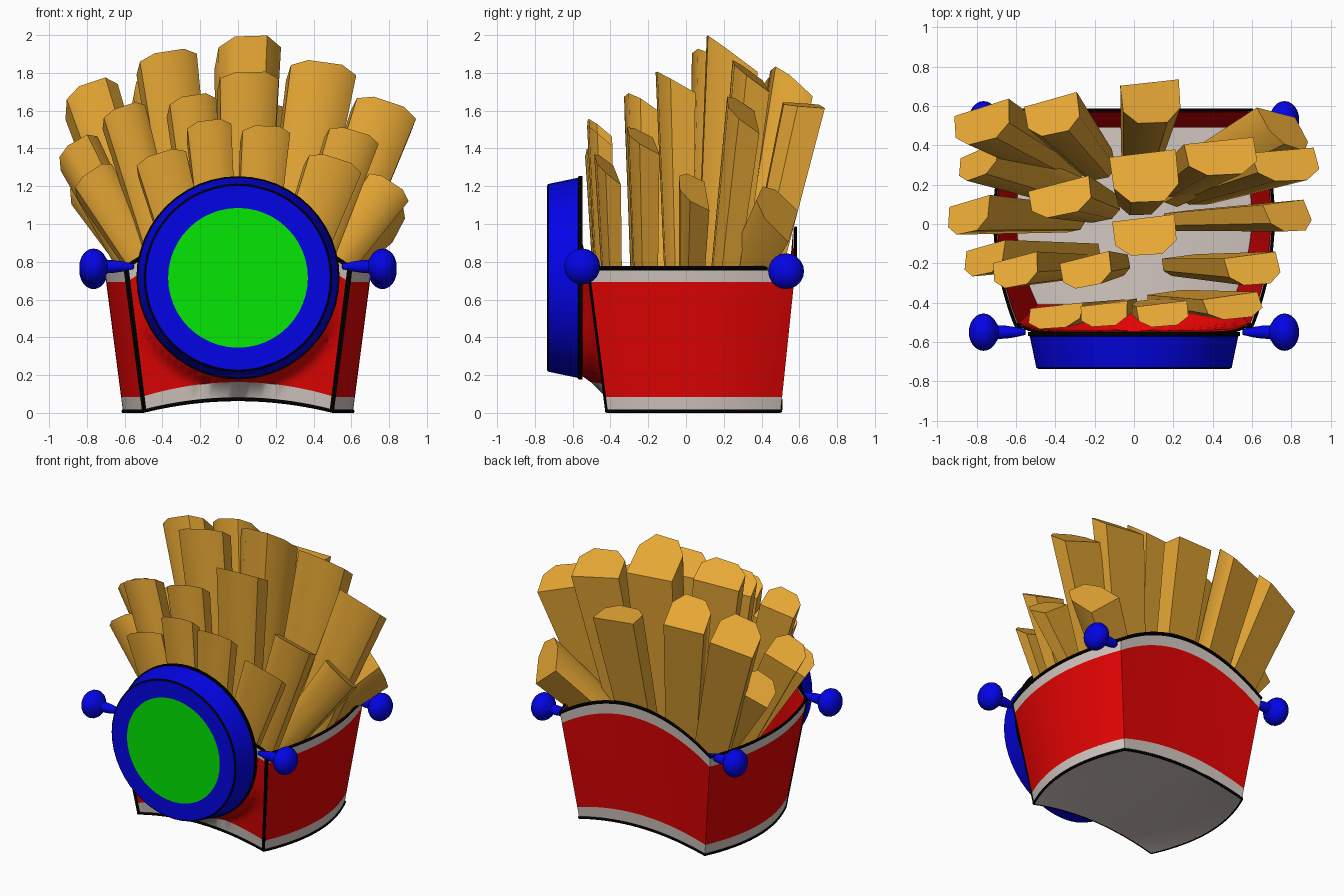
import bpy, bmesh, math
from mathutils import Vector, Matrix

if "Cube" in bpy.data.objects:
    bpy.data.objects.remove(bpy.data.objects["Cube"])


def material(name, rgb):
    m = bpy.data.materials.new(name)
    m.diffuse_color = (*rgb, 1)
    m.use_nodes = True
    m.node_tree.nodes["Principled BSDF"].inputs["Base Color"].default_value = m.diffuse_color
    return m


RED = material("red card", (0.78, 0.001, 0.001))
CREAM = material("off white trim", (0.66, 0.58, 0.54))
BLACK = material("black outline", (0, 0, 0))
BLUE = material("blue plastic", (0.001, 0.001, 0.8))
GREEN = material("green centre", (0.001, 0.8, 0.001))
GOLD = material("golden potato", (0.8, 0.39, 0.035))


def finish(name, bm, mats, angle=None):
    me = bpy.data.meshes.new(name)
    bm.to_mesh(me)
    bm.free()
    for m in mats:
        me.materials.append(m)
    ob = bpy.data.objects.new(name, me)
    bpy.context.collection.objects.link(ob)
    if angle:
        bpy.ops.object.select_all(action='DESELECT')
        ob.select_set(True)
        bpy.context.view_layer.objects.active = ob
        bpy.ops.object.shade_smooth_by_angle(angle=math.radians(angle))
    return ob


def lerp(a, b, t):
    return a + (b - a) * t


BZ = 0.715  # height of the button centre


def box_point(u, v, t, inset=0.0):
    """Carton surface: u across, v front to back, t bottom to top."""
    x = u * (lerp(0.5, 0.6, t) + 0.108 * (1 - v * v) - inset)
    y = lerp(lerp(-0.42, -0.52, t) + inset, lerp(0.5, 0.58, t) - inset, (v + 1) / 2)
    z = 0.77 * t + lerp(0.062, 0.21, t) * (1 - u * u)
    if v < -0.999:  # front panel swells out to meet the button
        w = max(0, min(1, (0.6 - math.hypot(x, z - BZ)) / 0.085))
        w = w * w * (3 - 2 * w) * (1 - u ** 8)
        y = lerp(y, -0.555 + inset, w)
    return Vector((x, y, z))


def grid_faces(bm, rows, mat_rule, flip=False):
    vs = [[bm.verts.new(p) for p in r] for r in rows]
    for i in range(len(vs) - 1):
        for j in range(len(vs[0]) - 1):
            q = [vs[i][j], vs[i][j + 1], vs[i + 1][j + 1], vs[i + 1][j]]
            f = bm.faces.new(q[::-1] if flip else q)
            f.material_index = mat_rule(i, j)


# Carton walls with trim bands and dark edges
N = 32
mid = [-1 + 2 * i / N for i in range(1, N)]
plain = [-1] + mid + [1]
front = [-1, -0.968] + mid[1:-1] + [0.968, 1]
side = [-1, -0.985] + mid + [1]
levels = [0, 0.022, 0.11] + [lerp(0.11, 0.9, k / 20) for k in range(1, 21)] + [0.98, 1]


def walls(bm, inset, liner):
    ts = levels[1:] if liner else levels
    last = len(ts) - 2

    def rule(black_cols):
        def pick(i, j):
            if liner:
                return 0
            if j in black_cols or i in (0, last):
                return 2
            return 1 if i in (1, last - 1) else 0
        return pick

    nf, ns = len(front) - 2, len(side) - 2
    for line, cols, place in (
            (front, (0, nf), lambda s, t: box_point(s, -1, t, inset)),
            (side, (0,), lambda s, t: box_point(1, s, t, inset)),
            (plain, (), lambda s, t: box_point(-s, 1, t, inset)),
            (side[::-1], (ns,), lambda s, t: box_point(-1, s, t, inset))):
        grid_faces(bm, [[place(s, t) for s in line] for t in ts], rule(cols), liner)
    bmesh.ops.remove_doubles(bm, verts=bm.verts, dist=1e-4)


for name, inset, liner in (("carton", 0, False), ("carton_liner", 0.012, True)):
    bm = bmesh.new()
    walls(bm, inset, liner)
    finish(name, bm, [RED, CREAM, BLACK], 35)


def cord(name, pts, radius, cyclic):
    """Thin dark piping along a path."""
    cu = bpy.data.curves.new(name, 'CURVE')
    cu.dimensions = '3D'
    cu.bevel_depth = radius
    cu.bevel_resolution = 1
    cu.materials.append(BLACK)
    sp = cu.splines.new('POLY')
    sp.points.add(len(pts) - 1)
    for p, q in zip(sp.points, pts):
        p.co = (*q, 1)
    sp.use_cyclic_u = cyclic
    ob = bpy.data.objects.new(name, cu)
    bpy.context.collection.objects.link(ob)
    bpy.ops.object.select_all(action='DESELECT')
    ob.select_set(True)
    bpy.context.view_layer.objects.active = ob
    bpy.ops.object.convert(target='MESH')


# Dark piping on the rim, the bottom edge and the two front corners
for name, t, r in (("rim_piping", 1, 0.008), ("bottom_piping", 0.011, 0.009)):
    loop = ([box_point(u, -1, t) for u in plain[:-1]] + [box_point(1, v, t) for v in plain[:-1]]
            + [box_point(-u, 1, t) for u in plain[:-1]] + [box_point(-1, -v, t) for v in plain[:-1]])
    cord(name, loop, r, True)
for s in (-1, 1):
    cord(f"corner_piping_{'right' if s > 0 else 'left'}",
         [box_point(s, -1, t) for t in (0.01, 0.5, 1)], 0.007, False)

# Carton floor, arched from side to side
bm = bmesh.new()
grid_faces(bm, [[box_point(u, -0.998 * v, 0.003) for u in plain] for v in reversed(plain)],
           lambda i, j: 0, True)
bmesh.ops.recalc_face_normals(bm, faces=bm.faces)
finish("carton_floor", bm, [CREAM], 35)


def lathe(name, profile, mats, rule, matrix, segs=32):
    """Spin (radius, height) points around z, then place with matrix."""
    bm = bmesh.new()
    vs = [bm.verts.new((r, 0, h)) for r, h in profile]
    es = [bm.edges.new(e) for e in zip(vs, vs[1:])]
    bmesh.ops.spin(bm, geom=vs + es, cent=(0, 0, 0), axis=(0, 0, 1),
                   angle=math.tau, steps=segs, use_duplicate=False)
    bmesh.ops.remove_doubles(bm, verts=bm.verts, dist=1e-5)
    bmesh.ops.recalc_face_normals(bm, faces=bm.faces)
    for f in bm.faces:
        c = f.calc_center_median()
        f.material_index = rule(math.hypot(c.x, c.y), c.z)
    bm.transform(matrix)
    return finish(name, bm, mats, 35)


# Front button: dark back edge, blue ring, green centre
button = [(0, 0), (0.538, 0), (0.538, 0.022), (0.53, 0.023), (0.497, 0.181),
          (0.488, 0.188), (0.374, 0.188), (0.370, 0.188), (0, 0.188)]


def button_rule(r, h):
    if h < 0.0226 or (0.182 < h < 0.1878):
        return 1
    return 2 if r < 0.3 and h > 0.18 else 0


lathe("front_button", button, [BLUE, BLACK, GREEN], button_rule,
      Matrix.Translation((0, -0.548, BZ)) @ Matrix.Rotation(math.pi / 2, 4, 'X'), 48)

# Corner knobs: tapered stem and ball
ball = [(0.095 * math.sin(a), 0.215 - 0.075 * math.cos(a))
        for a in (math.pi * k / 12 for k in range(2, 13))]
knob = [(0, 0), (0.014, 0.003), (0.025, 0.05), (0.033, 0.1), (0.034, 0.14)] + ball
for sx in (-1, 1):
    for label, y, z in (("front", -0.55, 0.775), ("back", 0.53, 0.75)):
        lathe(f"{label}_knob_{'right' if sx > 0 else 'left'}", knob, [BLUE], lambda r, h: 0,
              Matrix.Translation((sx * 0.55, y, z)) @ Matrix.Rotation(sx * math.pi / 2, 4, 'Y'), 20)

# Fries: tip x, y, z, half width, half depth, backward slope of the cut tip
fries = [
    (0.06, 0.24, 1.90, .17, .14, .65), (0.09, 0.62, 1.63, .15, .11, -.15),
    (-.37, 0.13, 1.86, .16, .09, .6), (-.41, 0.55, 1.74, .14, .11, .6),
    (-.77, 0.51, 1.67, .15, .11, .6), (0.45, 0.34, 1.79, .18, .10, .6),
    (0.78, 0.30, 1.59, .17, .09, .6), (0.06, -.06, 1.75, .16, .10, .6),
    (-.60, -.24, 1.58, .12, .08, .6), (-.79, 0.31, 1.22, .12, .09, .5),
    (-.84, 0.04, 1.39, .12, .09, .6), (-.24, -.24, 1.63, .13, .08, .7),
    (-.76, -.18, 1.24, .12, .08, .6), (-.40, -.47, 1.33, .14, .06, .9),
    (-.15, -.46, 1.50, .12, .06, .9), (0.15, -.46, 1.47, .13, .06, .9),
    (0.61, -.23, 1.45, .14, .08, .6), (0.51, -.42, 1.30, .15, .06, .9),
    (0.79, 0.04, 1.18, .13, .08, .6), (0.77, 0.48, 1.07, .13, .13, .5),
]
section = [(-1, .9), (-1, -.3), (-.55, -.9), (.45, -1), (.95, -.4), (1, .9)]
for k, (x, y, z, w, d, cut) in enumerate(fries):
    tip = Vector((x, y, z))
    rim = Vector((x * 0.62, y * (0.95 if y < -0.1 else 0.68), 0.77))
    axis = (tip - rim).normalized()
    base = rim - axis * 0.45
    right = Vector((1, 0, 0))
    right = (right - axis * right.dot(axis)).normalized()
    turn = 0.12 if y < -0.4 else 0.25 if x < 0 else 0.12
    right.rotate(Matrix.Rotation(turn, 3, axis))
    back = axis.cross(right)
    bm = bmesh.new()
    ends = []
    for p, s, slope in ((base, 0.65, 0), (tip, 1, cut)):
        ends.append([bm.verts.new(p + right * a * w * s + back * b * d * s
                                  - axis * slope * b * d) for a, b in section])
    n = len(section)
    for i in range(n):
        j = (i + 1) % n
        bm.faces.new((ends[0][i], ends[0][j], ends[1][j], ends[1][i]))
    bm.faces.new(ends[0])
    bm.faces.new(ends[1])
    bmesh.ops.recalc_face_normals(bm, faces=bm.faces)
    finish(f"fry_{k + 1}", bm, [GOLD], 45)
